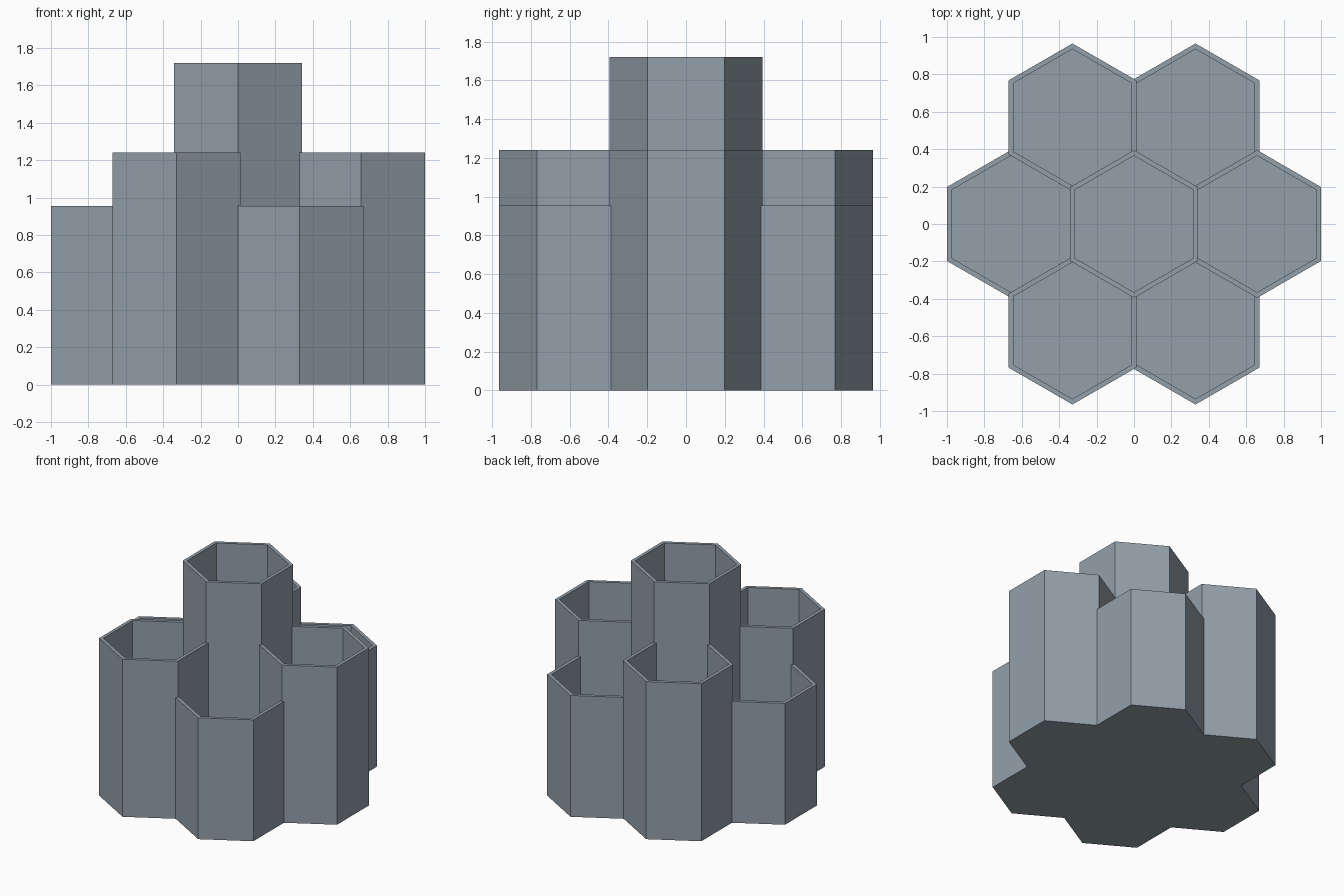
import bpy, bmesh, math

if "Cube" in bpy.data.objects:
    bpy.data.objects.remove(bpy.data.objects["Cube"])

RADIUS = 0.395                  # outer corner radius of a cell
WALL = 0.026                    # wall thickness, shared by neighbours
FLOOR = 0.03
APOTHEM = RADIUS * math.cos(math.pi / 6)
SPACING = 2 * APOTHEM - WALL    # centre to centre
TALL, MID, LOW = 1.72, 1.24, 0.955

grey = bpy.data.materials.new("blue_grey")
grey.diffuse_color = (0.29, 0.35, 0.40, 1)
grey.use_nodes = True
grey.node_tree.nodes["Principled BSDF"].inputs["Base Color"].default_value = grey.diffuse_color


def hex_cup(name, x, y, height):
    """Hollow hexagonal tube with a closed bottom and an open top."""
    bm = bmesh.new()
    inner = RADIUS - WALL / math.cos(math.pi / 6)
    # outer bottom, outer rim, inner rim, inner floor
    rings = []
    for r, z in ((RADIUS, 0), (RADIUS, height), (inner, height), (inner, FLOOR)):
        rings.append([bm.verts.new((r * math.cos(a), r * math.sin(a), z))
                      for a in (math.radians(30 + 60 * k) for k in range(6))])
    for lower, upper in zip(rings, rings[1:]):
        for k in range(6):
            n = (k + 1) % 6
            bm.faces.new((lower[k], lower[n], upper[n], upper[k]))
    bm.faces.new(rings[0][::-1])
    bm.faces.new(rings[-1])
    bmesh.ops.recalc_face_normals(bm, faces=bm.faces)
    mesh = bpy.data.meshes.new(name)
    bm.to_mesh(mesh)
    bm.free()
    mesh.materials.append(grey)
    obj = bpy.data.objects.new(name, mesh)
    obj.location = (x, y, 0)
    bpy.context.collection.objects.link(obj)


# Tall middle cell
hex_cup("centre_cell", 0, 0, TALL)

# Six surrounding cells, alternating in height
names = ("right", "back_right", "back_left", "left", "front_left", "front_right")
for i, side in enumerate(names):
    angle = math.radians(60 * i)
    hex_cup(side + "_cell", SPACING * math.cos(angle), SPACING * math.sin(angle),
            LOW if i % 2 else MID)
